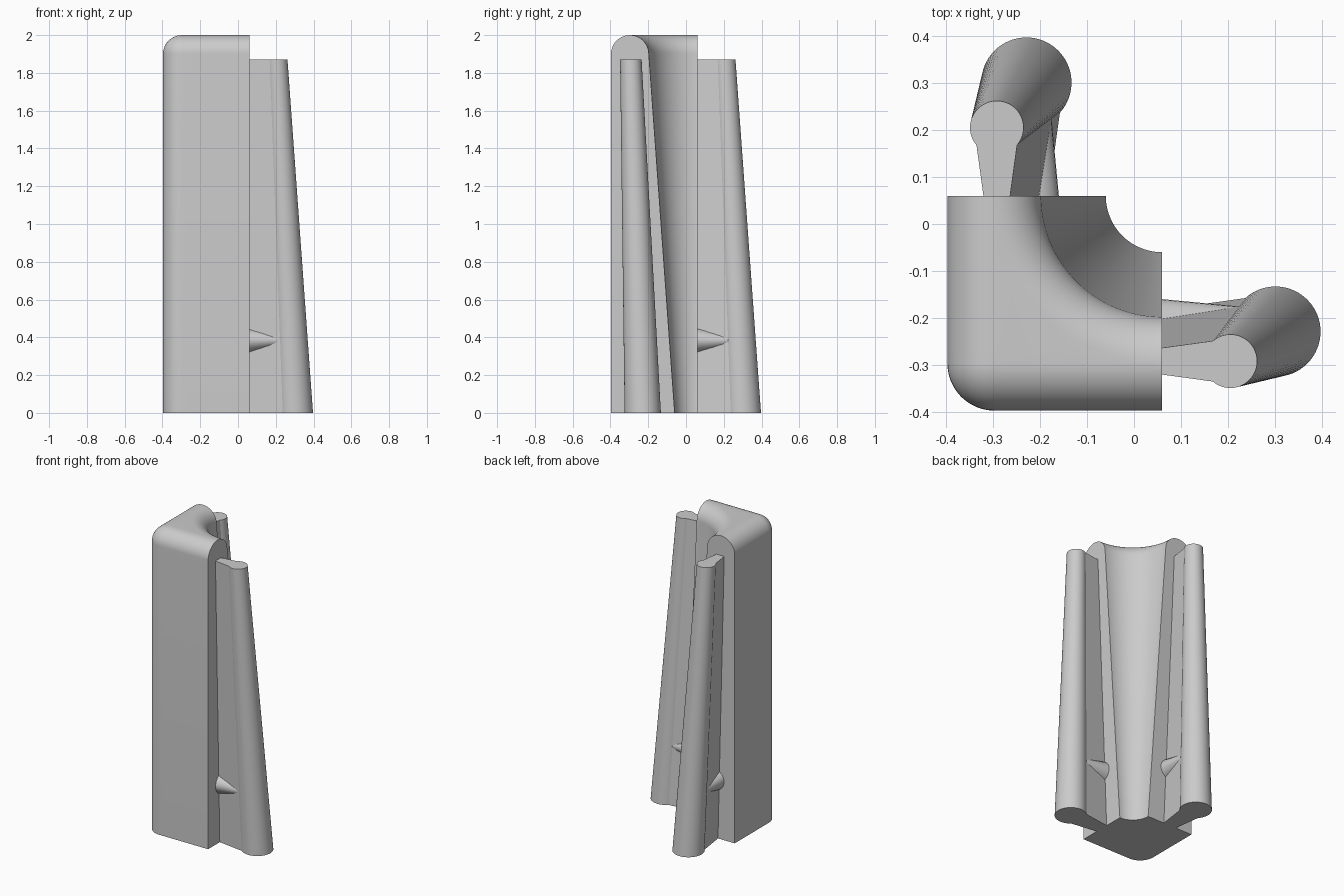
import bpy, bmesh
from math import sin, cos, pi, radians

if "Cube" in bpy.data.objects:
    bpy.data.objects.remove(bpy.data.objects["Cube"])

grey = bpy.data.materials.new("light grey")
grey.use_nodes = True
COLOUR = (0.6, 0.6, 0.6, 1)
grey.diffuse_color = COLOUR
grey.node_tree.nodes["Principled BSDF"].inputs["Base Color"].default_value = COLOUR


def loft(name, rings, swap=False):
    """Skin closed rings of equal length and cap both ends; swap mirrors across x = y."""
    bm = bmesh.new()
    rows = [[bm.verts.new((y, x, z) if swap else (x, y, z)) for x, y, z in ring]
            for ring in rings]
    for a, b in zip(rows, rows[1:]):
        n = len(a)
        for i in range(n):
            j = (i + 1) % n
            bm.faces.new((a[i], a[j], b[j], b[i]))
    bm.faces.new(rows[0])
    bm.faces.new(rows[-1])
    bmesh.ops.remove_doubles(bm, verts=bm.verts, dist=1e-5)
    bmesh.ops.recalc_face_normals(bm, faces=bm.faces)
    mesh = bpy.data.meshes.new(name)
    bm.to_mesh(mesh)
    bm.free()
    mesh.materials.append(grey)
    obj = bpy.data.objects.new(name, mesh)
    bpy.context.collection.objects.link(obj)
    bpy.ops.object.select_all(action='DESELECT')
    obj.select_set(True)
    bpy.context.view_layer.objects.active = obj
    bpy.ops.object.shade_smooth_by_angle(angle=radians(30))


# Corner post: square outside, tapered hollow inside, fully rounded rim
OUT, END, HEIGHT, R = -0.397, 0.06, 2.0, 0.1
CORE = OUT + R
RIM = END - CORE
K, ARC = 16, 12


def outer_point(s, d):
    """Point s along the rounded corner outline, inset by d."""
    if s <= K:
        return OUT + d, END + (CORE - END) * s / K
    if s >= 2 * K:
        return CORE + (END - CORE) * (s - 2 * K) / K, OUT + d
    a = pi + pi / 2 * (s - K) / K
    return CORE + (R - d) * cos(a), CORE + (R - d) * sin(a)


def post_section(s):
    angle = pi + pi / 2 * s / (3 * K)
    ring = [(*outer_point(s, 0), 0)]
    for i in range(ARC + 1):
        t = pi / 2 * i / ARC
        ring.append((*outer_point(s, R * (1 - cos(t))), HEIGHT - R + R * sin(t)))
    hollow = [(RIM - R * sin(t), HEIGHT - R + R * cos(t))
              for t in (pi / 2 * i / ARC for i in range(ARC + 1))]
    hollow.append((0.12, 0))
    ring += [(END + r * cos(angle), END + r * sin(angle), z) for r, z in hollow]
    return ring


loft("corner_post", [post_section(s) for s in range(3 * K + 1)])

# Each arm: a leaning tapered tube, a flaring web and an elliptical peg
ROOT = 0.05
LOW = (0.301, -0.229, 0.0, 0.096, 0.045)
HIGH = (0.205, -0.292, 1.87, 0.057, 0.027)


def tube_ring(x, y, z, r, _):
    return [(x + r * cos(a), y + r * sin(a), z)
            for a in (2 * pi * i / 64 for i in range(64))]


def web_ring(x, y, z, r, w):
    tip = w + 0.147 * (x - END)
    return [(ROOT, y - w, z), (x, y - tip, z), (x, y + tip, z), (ROOT, y + w, z)]


def peg_ring(x, half_y, half_z):
    return [(x, -0.24 + half_y * cos(a), 0.383 + half_z * sin(a))
            for a in (2 * pi * i / 32 for i in range(32))]


for side, swap in (("left", False), ("back", True)):
    loft(side + "_tube", [tube_ring(*LOW), tube_ring(*HIGH)], swap)
    loft(side + "_web", [web_ring(*LOW), web_ring(*HIGH)], swap)
    loft(side + "_peg", [peg_ring(ROOT, 0.081, 0.074), peg_ring(0.26, 0.061, 0.027)], swap)
